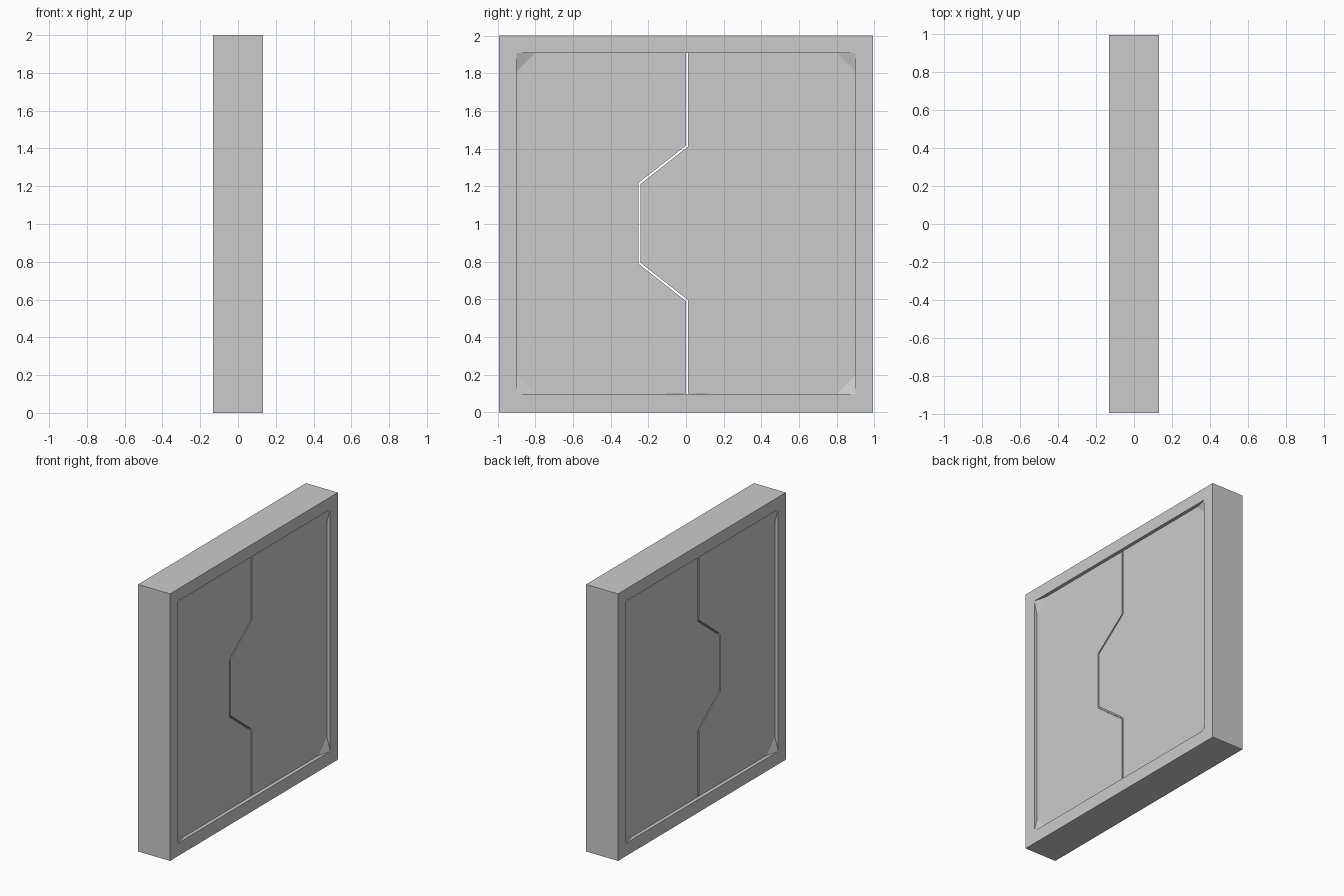
import bpy, bmesh

if "Cube" in bpy.data.objects:
    bpy.data.objects.remove(bpy.data.objects["Cube"])

FRAME_X, PANEL_X = 0.132, 0.107      # half thicknesses
OUT_Y, IN_Y = 0.993, 0.901           # half widths
Z0, Z1, ZM = 0.097, 1.908, 1.0035    # opening bottom, top, centre
GUSSET = 0.1


def finish(name, bm):
    bmesh.ops.recalc_face_normals(bm, faces=bm.faces)
    me = bpy.data.meshes.new(name)
    bm.to_mesh(me)
    bm.free()
    ob = bpy.data.objects.new(name, me)
    bpy.context.collection.objects.link(ob)
    return ob


# Square frame: front and back rings joined by outer and inner walls
bm = bmesh.new()
rects = [(OUT_Y, 0.0, 2.0), (IN_Y, Z0, Z1)]
rings = {}
for s in (-1, 1):
    for r, (w, a, b) in enumerate(rects):
        rings[s, r] = [bm.verts.new((s * FRAME_X, y, z))
                       for y, z in ((-w, a), (w, a), (w, b), (-w, b))]
for p, q in (((-1, 0), (1, 0)), ((1, 0), (1, 1)), ((1, 1), (-1, 1)), ((-1, 1), (-1, 0))):
    for i in range(4):
        j = (i + 1) % 4
        bm.faces.new((rings[p][i], rings[p][j], rings[q][j], rings[q][i]))
finish("door_frame", bm)


# Two interlocking door panels with a narrow stepped seam between them
def panel(name, side):
    w = 0.0055 * side
    t = w * 0.48
    c = 0.005
    upper = [(c + w, Z1), (c + w, ZM + 0.41 - t), (c - 0.252 + w, ZM + 0.212 - t)]
    lower = [(y, 2 * ZM - z) for y, z in reversed(upper)]
    outline = upper + lower + [(side * IN_Y, Z0), (side * IN_Y, Z1)]
    bm = bmesh.new()
    face = bm.faces.new([bm.verts.new((-PANEL_X, y, z)) for y, z in outline])
    ext = bmesh.ops.extrude_face_region(bm, geom=[face])["geom"]
    bmesh.ops.translate(bm, vec=(2 * PANEL_X, 0, 0),
                        verts=[v for v in ext if isinstance(v, bmesh.types.BMVert)])
    finish(name, bm)


panel("left_door_panel", -1)
panel("right_door_panel", 1)

# Sloped corner gussets on both faces
for sx, face_name in ((1, "front"), (-1, "back")):
    for sy, side_name in ((-1, "left"), (1, "right")):
        for z, sz, level in ((Z0, 1, "lower"), (Z1, -1, "upper")):
            y = sy * IN_Y
            bm = bmesh.new()
            v = [bm.verts.new(p) for p in (
                (sx * FRAME_X, y, z), (sx * PANEL_X, y, z),
                (sx * PANEL_X, y - sy * GUSSET, z), (sx * PANEL_X, y, z + sz * GUSSET))]
            for f in ((0, 2, 3), (0, 1, 2), (0, 3, 1), (1, 3, 2)):
                bm.faces.new([v[i] for i in f])
            finish(f"corner_gusset_{face_name}_{level}_{side_name}", bm)
